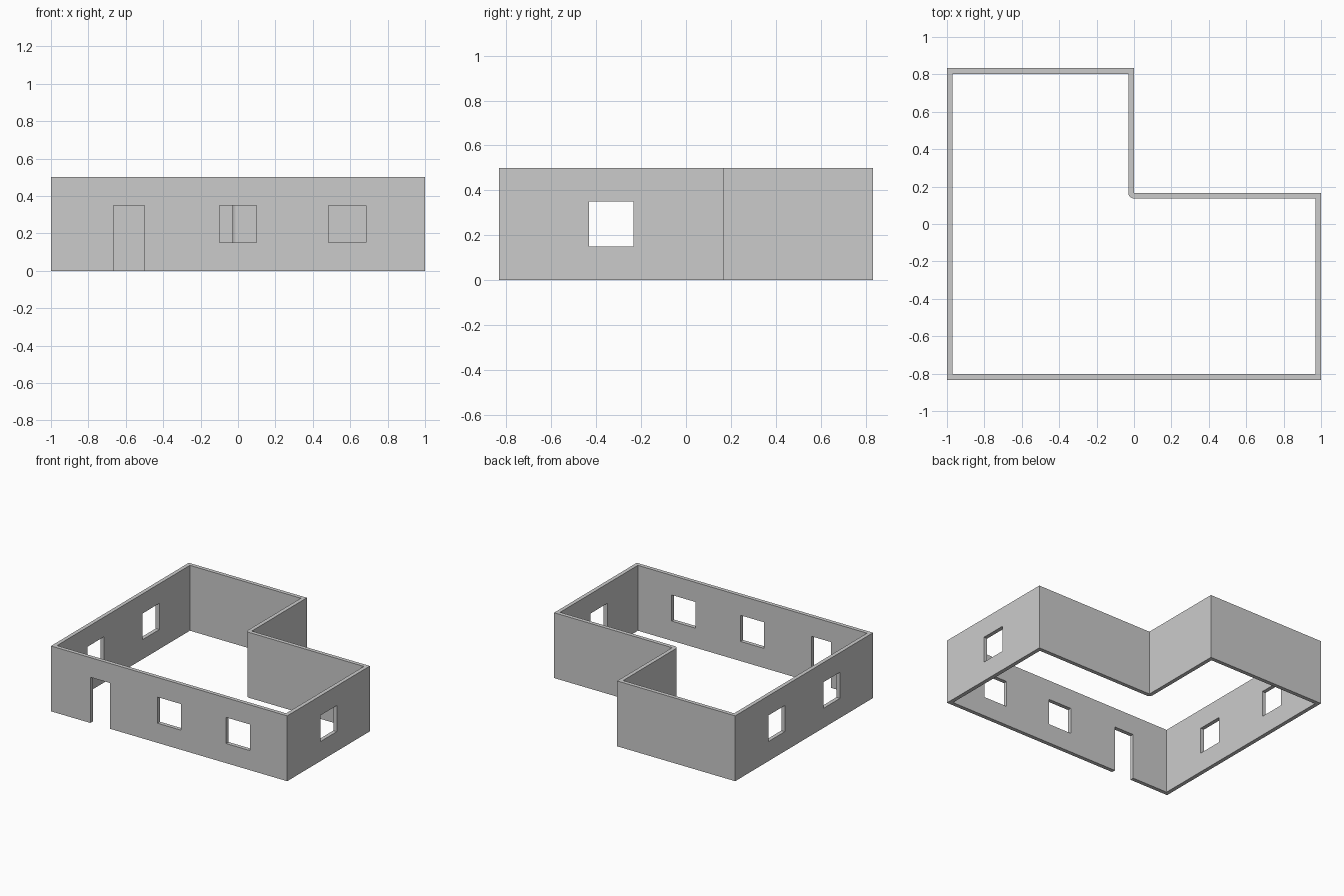
import bpy, bmesh, math

if "Cube" in bpy.data.objects:
    bpy.data.objects.remove(bpy.data.objects["Cube"])

W, D, H, T = 1.0, 0.8333, 0.5, 0.03   # half width, half depth, height, wall thickness
NX, NY = 0.0, 0.1667                  # corner of the L-shaped notch


def prism(name, outline, z0, z1):
    bm = bmesh.new()
    base = bm.faces.new([bm.verts.new((x, y, z0)) for x, y in outline])
    top = bmesh.ops.extrude_face_region(bm, geom=[base])["geom"]
    verts = [v for v in top if isinstance(v, bmesh.types.BMVert)]
    bmesh.ops.translate(bm, vec=(0, 0, z1 - z0), verts=verts)
    if len([f for f in bm.faces if abs(f.normal.z) > 0.9]) < 2:
        bm.faces.new([v for v in bm.verts if v.co.z == z0])
    bmesh.ops.recalc_face_normals(bm, faces=bm.faces[:])
    mesh = bpy.data.meshes.new(name)
    bm.to_mesh(mesh)
    bm.free()
    obj = bpy.data.objects.new(name, mesh)
    bpy.context.collection.objects.link(obj)
    return obj


def box(name, x0, x1, y0, y1, z0, z1):
    return prism(name, [(x0, y0), (x1, y0), (x1, y1), (x0, y1)], z0, z1)


# Solid L-shaped block
walls = prism("house_walls", [(-W, -D), (W, -D), (W, NY), (NX, NY), (NX, D), (-W, D)], 0, H)

# Room volume, inset by the wall thickness and rounded at the notch corner
arc = [(NX + T * math.cos(a), NY + T * math.sin(a))
       for a in (math.radians(270 - 90 * i / 8) for i in range(9))]
room = [(-W + T, -D + T), (W - T, -D + T), (W - T, NY - T)] + arc + [(NX - T, D - T), (-W + T, D - T)]
cutters = [prism("room_cutter", room, -0.1, H + 0.1)]

# Front door and windows
cutters.append(box("door_cutter", -0.6667, -0.5, -D - 0.1, -D + 0.1, -0.1, 0.35))
for x in (0.0, 0.5833):
    cutters.append(box("front_window_cutter", x - 0.1, x + 0.1, -D - 0.1, -D + 0.1, 0.15, 0.35))

# Side windows: two on the left, one on the right
for x, y in ((-W, -0.3333), (-W, 0.3333), (W, -0.3333)):
    cutters.append(box("side_window_cutter", x - 0.1, x + 0.1, y - 0.1, y + 0.1, 0.15, 0.35))

# Carve the room and openings, then discard the cutters
bpy.context.view_layer.objects.active = walls
for c in cutters:
    c.hide_render = True
    mod = walls.modifiers.new("cut", "BOOLEAN")
    mod.operation, mod.solver, mod.object = "DIFFERENCE", "EXACT", c
    bpy.ops.object.modifier_apply(modifier=mod.name)
    bpy.data.objects.remove(c)
